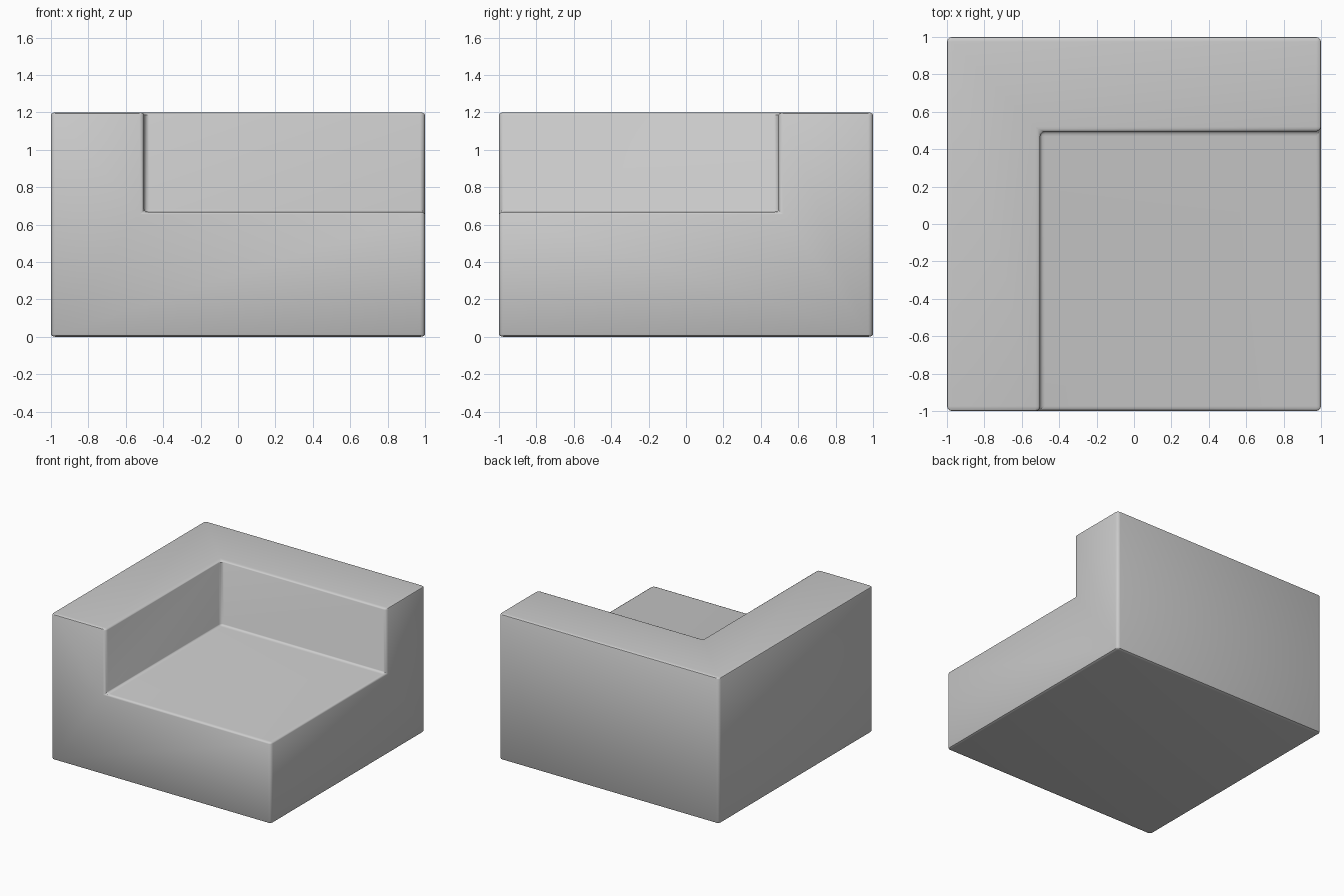
import bpy, bmesh
from mathutils import Vector

if "Cube" in bpy.data.objects:
    bpy.data.objects.remove(bpy.data.objects["Cube"])

SEAT_Z, TOP_Z = 0.668, 1.2
WALL_X, WALL_Y = -0.502, 0.495
Z_STRETCH = 2.0  # modelled taller, then squashed so bevels are thinner in z

bm = bmesh.new()

# Footprint: 2 x 2 cells, one of them being the seat area
xs, ys = (-1, WALL_X, 1), (-1, WALL_Y, 1)
grid = [[bm.verts.new((x, y, 0)) for x in xs] for y in ys]
for j in range(2):
    for i in range(2):
        bm.faces.new((grid[j][i], grid[j][i + 1], grid[j + 1][i + 1], grid[j + 1][i]))


def raise_faces(faces, height, keep):
    """Extrude faces upward; keep the originals only as the underside."""
    geom = bmesh.ops.extrude_face_region(bm, geom=faces, use_keep_orig=keep)["geom"]
    verts = [g for g in geom if isinstance(g, bmesh.types.BMVert)]
    bmesh.ops.translate(bm, verts=verts, vec=Vector((0, 0, height * Z_STRETCH)))
    if not keep:
        bmesh.ops.delete(bm, geom=[f for f in faces if f.is_valid], context="FACES")
    return [g for g in geom if isinstance(g, bmesh.types.BMFace)]


# Base block, then the L-shaped backrest and armrest
top = raise_faces(bm.faces[:], SEAT_Z, True)
top = [f for f in top if f.calc_center_median().z > SEAT_Z * Z_STRETCH - 0.01]
l_faces = [f for f in top
           if f.calc_center_median().x < WALL_X or f.calc_center_median().y > WALL_Y]
raise_faces(l_faces, TOP_Z - SEAT_Z, False)

# Merge coplanar faces and soften every edge
bmesh.ops.recalc_face_normals(bm, faces=bm.faces[:])
bmesh.ops.dissolve_limit(bm, angle_limit=0.01, verts=bm.verts[:], edges=bm.edges[:])
bmesh.ops.bevel(bm, geom=bm.edges[:], offset=0.026, offset_type="OFFSET",
                segments=3, profile=0.5, affect="EDGES", clamp_overlap=True)
bmesh.ops.scale(bm, verts=bm.verts[:], vec=Vector((1, 1, 1 / Z_STRETCH)))
bmesh.ops.recalc_face_normals(bm, faces=bm.faces[:])

mesh = bpy.data.meshes.new("corner_seat")
bm.to_mesh(mesh)
bm.free()
seat = bpy.data.objects.new("corner_seat", mesh)
bpy.context.collection.objects.link(seat)

bpy.context.view_layer.objects.active = seat
seat.select_set(True)
bpy.ops.object.shade_smooth_by_angle(angle=0.6)
